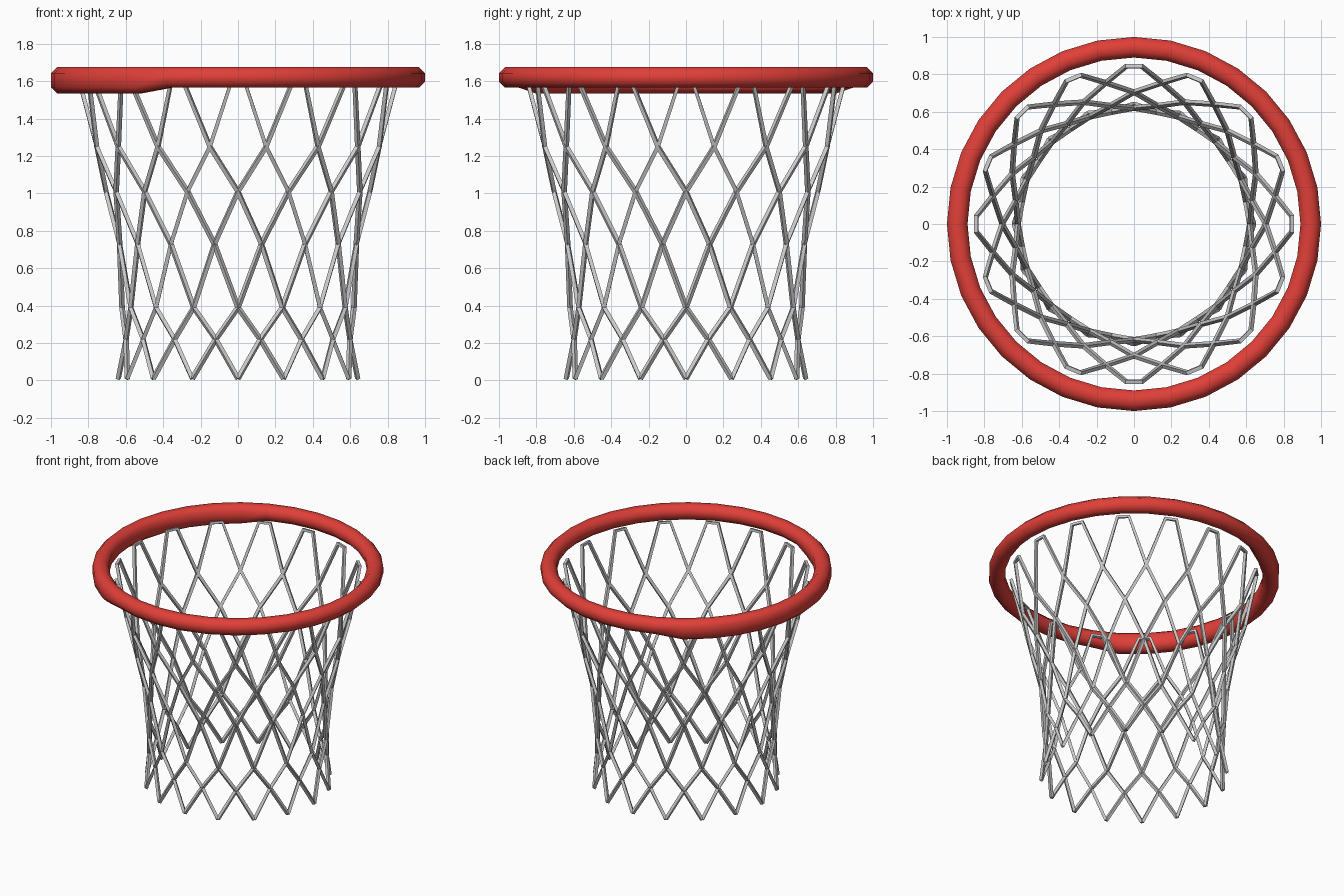
import bpy, bmesh
from math import sin, cos, pi, radians

if "Cube" in bpy.data.objects:
    bpy.data.objects.remove(bpy.data.objects["Cube"])

# Rim: 32-sided torus, underside thickened toward -x (mount side)
SEG, MINOR, R, r, ZC = 32, 8, 0.945, 0.0595, 1.62
bm = bmesh.new()
rings = []
for i in range(SEG):
    a = 2 * pi * i / SEG
    sag = 0.03 if cos(a) < -0.54 else 0.0
    ring = []
    for j in range(MINOR):
        b = 2 * pi * (j + 0.5) / MINOR
        rad = R + r * cos(b)
        z = ZC + r * sin(b) - (sag if sin(b) < 0 else 0)
        ring.append(bm.verts.new((rad * cos(a), rad * sin(a), z)))
    rings.append(ring)
for i in range(SEG):
    p, q = rings[i], rings[(i + 1) % SEG]
    for j in range(MINOR):
        k = (j + 1) % MINOR
        bm.faces.new((p[j], q[j], q[k], p[k]))
bmesh.ops.recalc_face_normals(bm, faces=bm.faces[:])
for f in bm.faces:
    f.smooth = True
mesh = bpy.data.meshes.new("rim")
bm.to_mesh(mesh)
bm.free()
rim = bpy.data.objects.new("rim", mesh)
bpy.context.collection.objects.link(rim)
red = bpy.data.materials.new("rim_red")
red.diffuse_color = (0.75, 0.05, 0.04, 1)
red.use_nodes = True
red.node_tree.nodes["Principled BSDF"].inputs["Base Color"].default_value = red.diffuse_color
mesh.materials.append(red)

# Net: 16 loops, each with two strands spiralling down in opposite directions
# (angle in degrees from the loop centre, radius, height)
PATH = [(2.7, 0.845, 1.585), (11.25, 0.77, 1.25), (22.5, 0.705, 1.01),
        (33.75, 0.645, 0.73), (45, 0.62, 0.39), (56.25, 0.61, 0.22),
        (67.5, 0.64, 0.01)]
cord = [(-a, d, z) for a, d, z in reversed(PATH)] + PATH
curve = bpy.data.curves.new("net", 'CURVE')
curve.dimensions = '3D'
curve.bevel_depth = 0.015
curve.bevel_resolution = 0
curve.use_fill_caps = True
for i in range(16):
    sp = curve.splines.new('POLY')
    sp.use_smooth = False
    sp.points.add(len(cord) - 1)
    for pt, (a, d, z) in zip(sp.points, cord):
        t = radians(a + 22.5 * i)
        pt.co = (d * cos(t), d * sin(t), z, 1)
net = bpy.data.objects.new("net", curve)
bpy.context.collection.objects.link(net)
bpy.context.view_layer.objects.active = net
net.select_set(True)
bpy.ops.object.convert(target='MESH')
